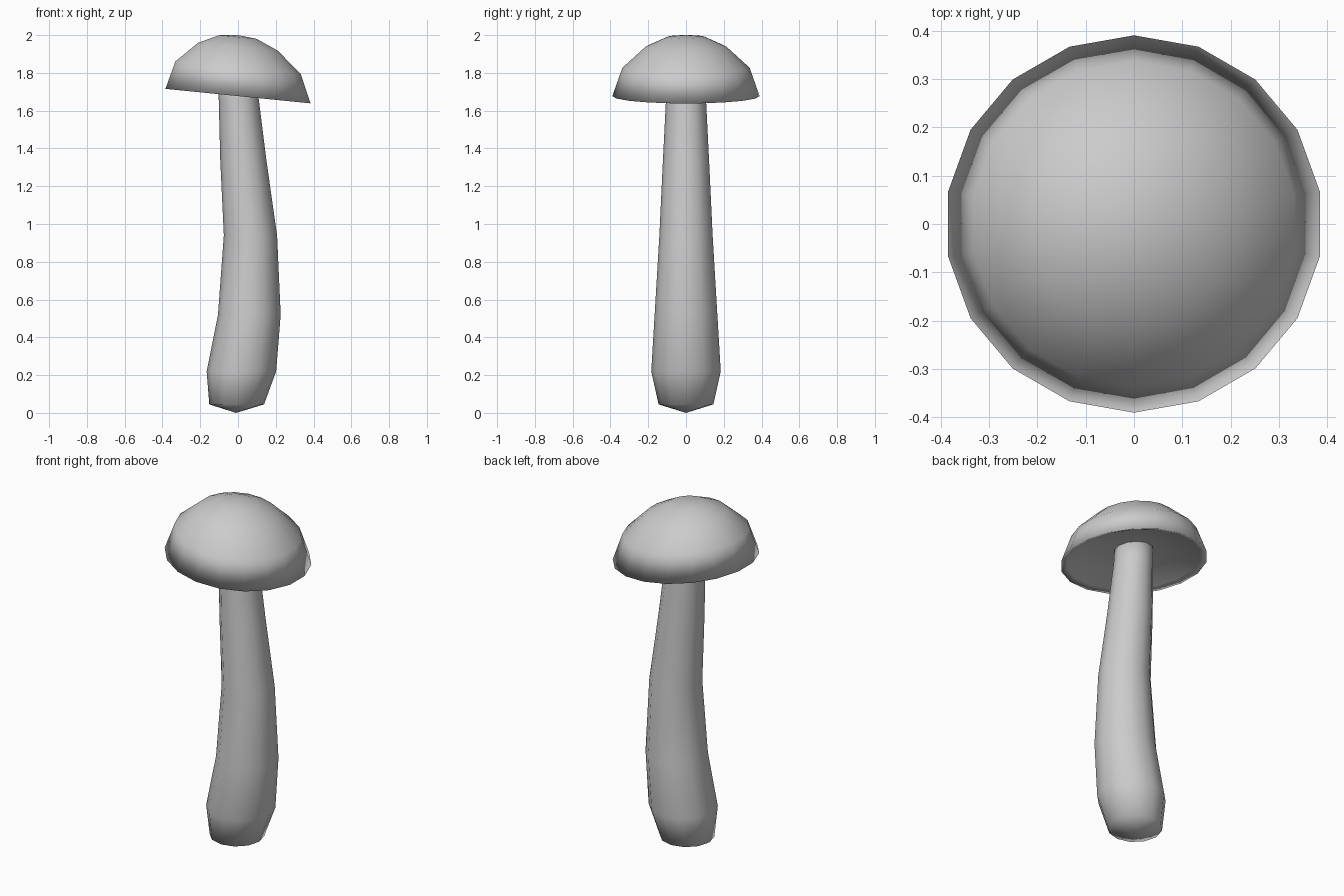
import bpy
import bmesh
from math import sin, cos, pi

cube = bpy.data.objects.get("Cube")
if cube:
    bpy.data.objects.remove(cube, do_unlink=True)

# Single plain colour
grey = bpy.data.materials.new("light_grey")
grey.use_nodes = True
colour = (0.6, 0.6, 0.6, 1.0)
grey.diffuse_color = colour
grey.node_tree.nodes["Principled BSDF"].inputs["Base Color"].default_value = colour


def lathe(name, rings, sides, slope=0.0):
    """Skin rings of (centre x, radius, z); zero radius makes a pole.
    slope lowers the +x side of every ring."""
    bm = bmesh.new()
    loops = []
    for cx, r, z in rings:
        count = sides if r > 0 else 1
        loop = []
        for i in range(count):
            a = pi / 2 + 2 * pi * i / sides
            x = r * cos(a)
            loop.append(bm.verts.new((cx + x, r * sin(a), z - slope * x)))
        loops.append(loop)
    for low, high in zip(loops, loops[1:]):
        for i in range(sides):
            j = (i + 1) % sides
            if len(low) == 1:
                bm.faces.new((low[0], high[j], high[i]))
            elif len(high) == 1:
                bm.faces.new((low[i], low[j], high[0]))
            else:
                bm.faces.new((low[i], low[j], high[j], high[i]))
    bmesh.ops.recalc_face_normals(bm, faces=bm.faces)
    mesh = bpy.data.meshes.new(name)
    bm.to_mesh(mesh)
    bm.free()
    mesh.materials.append(grey)
    mesh.shade_smooth()
    obj = bpy.data.objects.new(name, mesh)
    bpy.context.collection.objects.link(obj)
    return obj


# Bent, tapering stem with a shallow pointed foot
lathe("stem", [
    (-0.01, 0, 0.0),
    (-0.007, 0.145, 0.045),
    (0.018, 0.184, 0.22),
    (0.06, 0.166, 0.52),
    (0.066, 0.141, 0.94),
    (0.028, 0.122, 1.34),
    (0.004, 0.106, 1.66),
    (0.0, 0.103, 1.77),
    (0.0, 0, 1.78),
], 12)

# Tilted cap: hollow underside, sharp rim, then the dome
rim = 1.677
cap = [(0, 0.075), (0.12, 0.068), (0.25, 0.055), (0.355, 0.012),
       (0.39, 0), (0.337, 0.15), (0.215, 0.261), (0.1, 0.313), (0, 0.323)]
lathe("cap", [(0, r, rim + h) for r, h in cap], 18, slope=0.1)
